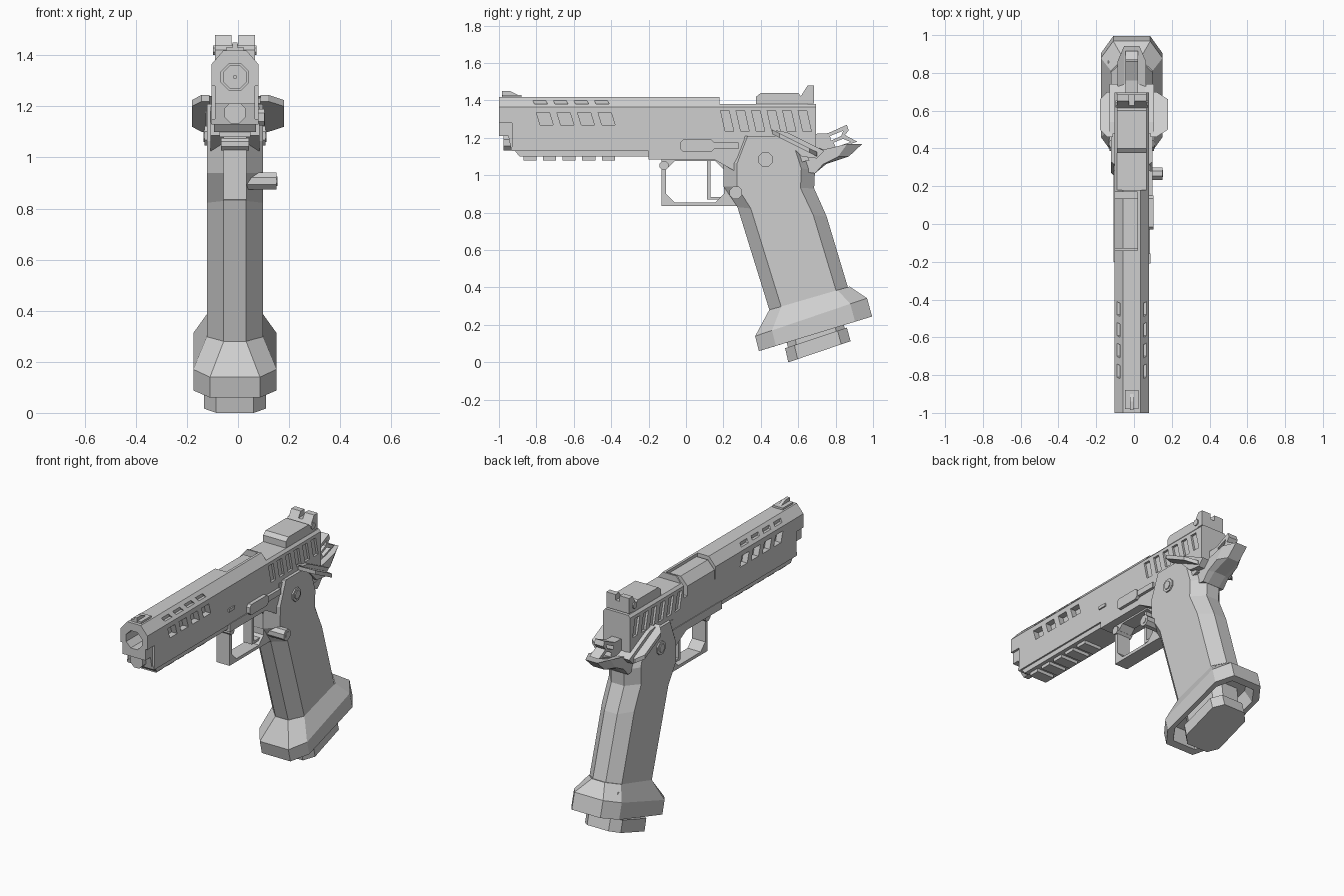
import bpy, bmesh, math

CENTRE = -.012      # x of the body's middle plane
SLIDE = .092        # half widths
BODY = .11
WELL = .163
OUTSIDE = .3        # beyond every side, for cutters
SIDES = (-1, 1)

cube = bpy.data.objects.get("Cube")
if cube:
    bpy.data.objects.remove(cube, do_unlink=True)

metal = bpy.data.materials.new("plain_grey")
metal.use_nodes = True
metal.diffuse_color = (.62, .62, .62, 1)
shader = metal.node_tree.nodes["Principled BSDF"]
shader.inputs["Base Color"].default_value = metal.diffuse_color


def loft(name, rings):
    """Skin a list of equal-length point rings and cap both ends."""
    bm = bmesh.new()
    loops = [[bm.verts.new((x + CENTRE, y, z)) for x, y, z in ring] for ring in rings]
    for a, b in zip(loops, loops[1:]):
        for i in range(len(a)):
            bm.faces.new((a[i - 1], a[i], b[i], b[i - 1]))
    bm.faces.new(loops[0])
    bm.faces.new(loops[-1])
    bmesh.ops.recalc_face_normals(bm, faces=bm.faces)
    mesh = bpy.data.meshes.new(name)
    bm.to_mesh(mesh)
    bm.free()
    mesh.materials.append(metal)
    part = bpy.data.objects.new(name, mesh)
    bpy.context.collection.objects.link(part)
    return part


def prism(name, profile, outer, inner=None):
    """Push a (y, z) side profile across x, symmetric unless inner is given."""
    inner = -outer if inner is None else inner
    return loft(name, [[(x, y, z) for y, z in profile] for x in (inner, outer)])


def slanted(y, top, width, height, lean=0):
    """Four-cornered profile whose lower edge is shifted back by lean."""
    low = top - height
    return [(y, top), (y + width, top), (y + width + lean, low), (y + lean, low)]


def clipped(y, top, width, height, clip):
    """Rectangle profile with its four corners clipped."""
    back, low = y + width, top - height
    return [(y + clip, top), (back - clip, top), (back, top - clip), (back, low + clip),
            (back - clip, low), (y + clip, low), (y, low + clip), (y, top - clip)]


def rod(name, axis, centre, radius, start, end):
    """Octagonal bar along x or y; centre holds the other two coordinates."""
    rings = []
    for along in (start, end):
        ring = []
        for i in range(8):
            angle = math.tau * (i + .5) / 8
            u = centre[0] + radius * math.cos(angle)
            v = centre[1] + radius * math.sin(angle)
            ring.append((along, u, v) if axis == "x" else (u, along, v))
        rings.append(ring)
    return loft(name, rings)


def pin(name, centre, radius, half):
    return rod(name, "x", centre, radius, -half, half)


def cut(target, cutter):
    cutter.hide_render = True
    modifier = target.modifiers.new("cut", "BOOLEAN")
    modifier.operation, modifier.solver, modifier.object = "DIFFERENCE", "EXACT", cutter
    bpy.context.view_layer.objects.active = target
    bpy.ops.object.modifier_apply(modifier=modifier.name)
    bpy.data.objects.remove(cutter, do_unlink=True)


def octagon(front, rear, half, face=.6, corner=.15):
    """Eight-sided ring, tilted from a front (y, z) point to a rear one."""
    plan = [(half * face, 0), (half, corner), (half, 1 - corner), (half * face, 1)]
    plan += [(-x, t) for x, t in reversed(plan)]
    return [(x, front[0] + t * (rear[0] - front[0]), front[1] + t * (rear[1] - front[1]))
            for x, t in plan]


def slide_section(y, low=1.13, shoulder=1.365, top=1.418):
    half = [(SLIDE, y, low), (SLIDE, y, shoulder), (SLIDE / 2, y, top)]
    return half + [(-x, y, z) for x, y, z in reversed(half)]


# Slide with lowered rear, ejection port, slanted nose and bore
slide = loft("slide", [slide_section(-1), slide_section(.695)])
cut(slide, prism("rear_step", slanted(.18, 1.5, .6, .12), OUTSIDE))
cut(slide, prism("port", slanted(-.14, 1.5, .31, .21), .03, -OUTSIDE))
cut(slide, prism("nose", slanted(-1.1, 1.21, .15, .1, .02), OUTSIDE))
cut(slide, rod("bore", "y", (0, 1.315), .058, -1.1, -.8))

# Slide windows, top slits and rear grip cuts on both sides
for side in SIDES:
    outer = side * OUTSIDE
    cut(slide, prism("nose_relief", slanted(-1.1, 1.28, .17, .13), outer, side * .078))
    for i in range(4):
        y = .11 * i - .8
        cut(slide, prism("window", slanted(y, 1.335, .07, .065, .02), outer, side * .055))
        cut(slide, prism("slit", slanted(y - .02, 1.4, .07, .02, .01), outer, side * .062))
    for i in range(6):
        cut(slide, prism("grip_cut", slanted(.083 * i + .185, 1.345, .045, .11, .025),
                         outer, side * .078))

# Barrel parts
rod("barrel_end", "y", (0, 1.315), .05, -.85, -.78)
rod("bore_tip", "y", (0, 1.315), .008, -.88, -.84)
rod("recoil_plug", "y", (0, 1.175), .045, -.975, -.9)
loft("chamber", [slide_section(y, 1.28, 1.35, 1.4) for y in (-.13, .135)])

# Sights
prism("front_sight_base", slanted(-.98, 1.43, .1, .02), .035)
prism("front_sight", [(-.985, 1.42), (-.985, 1.45), (-.94, 1.45), (-.88, 1.42)], .01)
prism("rear_sight_plate", [(.375, 1.37), (.375, 1.42), (.4, 1.44), (.6, 1.44), (.66, 1.37)], .078)
rear_sight = prism("rear_sight", [(.6, 1.385), (.6, 1.4), (.65, 1.48), (.685, 1.48),
                                  (.685, 1.385)], .078)
cut(rear_sight, prism("notch", slanted(.5, 1.6, .3, .155), .014))
pin("sight_screw", (.635, 1.42), .02, .085)

# Frame, dust cover and accessory rail
prism("dust_cover", slanted(-.93, 1.15, .75, .05, .04), .082)
prism("frame_body", [(-.2, 1.085), (-.2, 1.135), (.28, 1.135), (.28, 1.2), (.6, 1.2),
                     (.66, 1.08), (.3, 1), (.15, 1.085)], .096)
for i in range(5):
    prism("rail_tooth", slanted(.105 * i - .87, 1.11, .07, .03), .06)

# Trigger guard and trigger
guard = prism("trigger_guard", slanted(-.13, 1.1, .42, .264), .045)
cut(guard, prism("finger_hole", clipped(-.107, 1.075, .31, .22, .045), OUTSIDE))
prism("trigger_shoe", slanted(.113, 1.08, .018, .2), .03)
prism("trigger_foot", slanted(.113, .885, .1, .014), .03)

# Grip
loft("grip", [octagon(front, rear, BODY, .4) for front, rear in (
    ((.28, 1.21), (.61, 1.21)), ((.2, 1.07), (.69, 1.03)), ((.2, .94), (.685, .93)),
    ((.275, .83), (.752, .78)), ((.455, .25), (.875, .37)))])

# Flared well, hollow underneath
loft("magazine_well", [
    octagon((.445, .28), (.875, .405), BODY, .4),
    octagon((.37, .14), (.968, .343), WELL),
    octagon((.39, .06), (.995, .245), WELL),
    octagon((.43, .072), (.955, .233), WELL - .03),
    octagon((.43, .17), (.91, .31), BODY)])
pin("well_pin", (.85, .338), .02, .125)

# Magazine foot
loft("magazine_neck", [octagon((.51, .22), (.83, .32), .095),
                       octagon((.55, .06), (.85, .16), .095)])
loft("magazine_base", [octagon((.53, .075), (.86, .185), .122),
                       octagon((.547, 0), (.88, .113), .122)])

# Beavertail, narrowing towards its tip, and hammer
tail = [(.5, 1.22), (.74, 1.135), (.943, 1.168), (.87, 1.1), (.75, 1.06), (.69, 1.01),
        (.62, 1.02), (.56, 1.12)]
loft("beavertail", [[(x, y - max(0, y - .7) * (abs(x) > .05) / 3, z) for y, z in tail]
                    for x in (-.075, -.04, .04, .075)])
hammer = prism("hammer", [(.66, 1.22), (.76, 1.225), (.86, 1.27), (.87, 1.24), (.85, 1.215),
                          (.915, 1.18), (.78, 1.13), (.66, 1.13)], .032)
cut(hammer, prism("upper_hole", [(.77, 1.21), (.84, 1.238), (.83, 1.21), (.775, 1.185)], OUTSIDE))
cut(hammer, prism("lower_hole", [(.79, 1.175), (.84, 1.195), (.88, 1.178), (.8, 1.15)], OUTSIDE))

# Thumb safeties, sloping down to the rear
for side in SIDES:
    prism("safety_plate", [(.48, 1.24), (.54, 1.23), (.74, 1.13), (.7, 1.09), (.62, 1.1)],
          side * .117, side * .07)
    rings = []
    for x, front, rear in ((.1, .46, .7), (.13, .46, .7), (.18 - side * CENTRE, .5, .66)):
        edge = [(y, 1.475 - y / 2) for y in (front, rear)]
        edge += [(y, z - .025) for y, z in reversed(edge)]
        rings.append([(side * x, y, z) for y, z in edge])
    loft("safety_lever", rings)

# Controls and pins
prism("slide_stop", clipped(-.03, 1.19, .18, .065, .015), .115, .08)
prism("slide_stop_arm", slanted(.14, 1.175, .14, .035), .11, .08)
rod("magazine_release", "x", (.267, .907), .036, .03, .162)
rod("release_core", "x", (.267, .907), .02, .15, .166)
pin("grip_pin", (.425, 1.085), .042, .119)
pin("grip_pin_core", (.425, 1.085), .026, .124)
pin("guard_pin", (-.118, 1.052), .026, .055)
prism("slide_catch_tab", slanted(-.21, 1.232, .055, .02), .1, .08)
